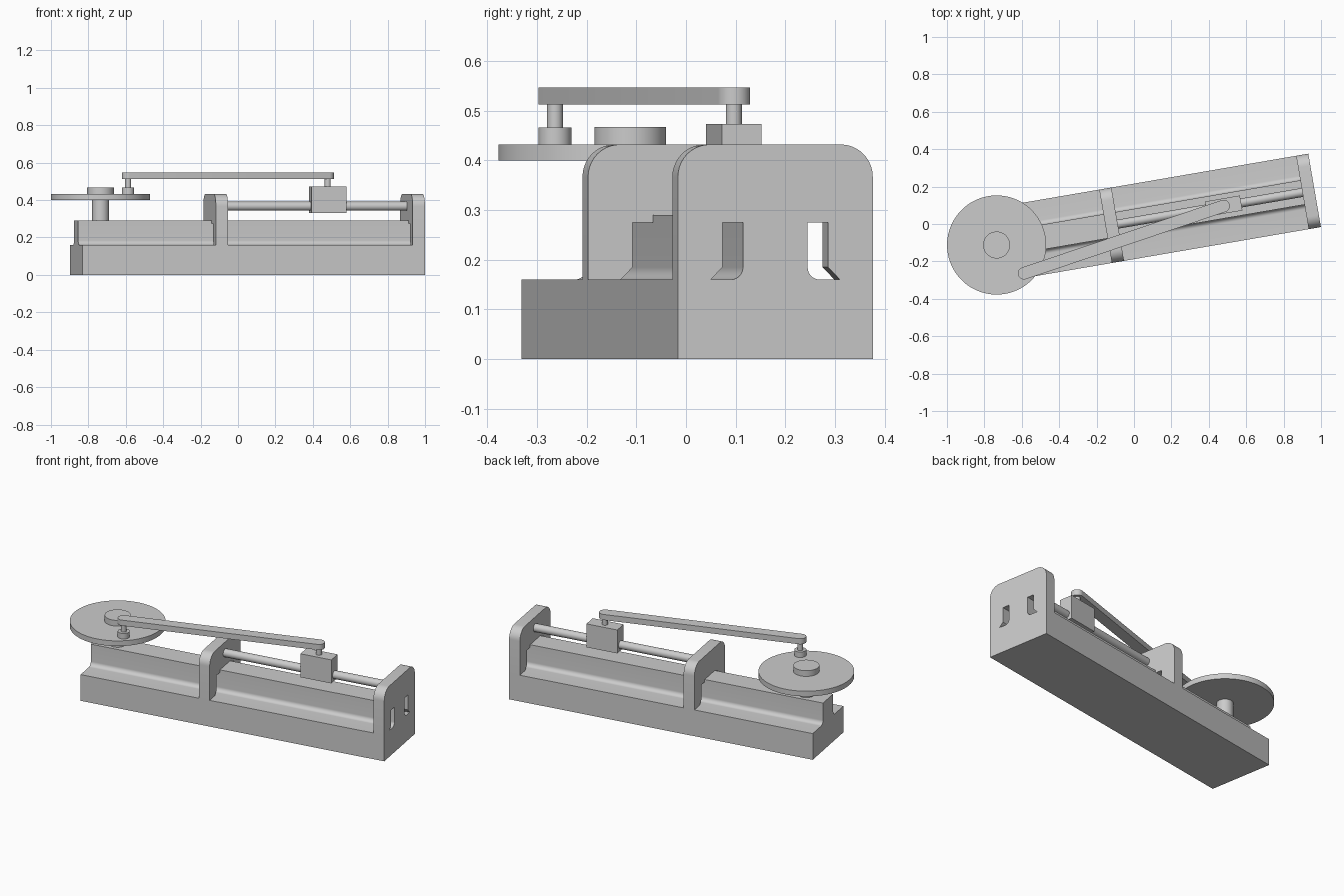
import bpy, bmesh
from math import radians, sin, cos, pi, atan2
from mathutils import Matrix, Vector

if "Cube" in bpy.data.objects:
    bpy.data.objects.remove(bpy.data.objects["Cube"])

# The whole machine lies along a local u axis, turned about z
FRAME = Matrix.Translation((0.05, 0.0225, 0)) @ Matrix.Rotation(radians(9.75), 4, 'Z')


def arc(cx, cy, r, a0, a1, n=10):
    return [(cx + r * cos(radians(a0 + (a1 - a0) * i / n)),
             cy + r * sin(radians(a0 + (a1 - a0) * i / n))) for i in range(n + 1)]


def mirrored(half):
    """Complete a right-hand profile half (bottom to top) with its mirror image."""
    return half + [(-x, z) for x, z in reversed(half)]


def prism(name, pts, lo, hi, axis):
    """Extrude an outline along local x (outline in y,z) or z (outline in x,y)."""
    bm = bmesh.new()
    place = (lambda p: (lo, p[0], p[1])) if axis == 'X' else (lambda p: (p[0], p[1], lo))
    step = Vector((hi - lo, 0, 0)) if axis == 'X' else Vector((0, 0, hi - lo))
    face = bm.faces.new([bm.verts.new(place(p)) for p in pts])
    new = bmesh.ops.extrude_face_region(bm, geom=[face])['geom']
    bmesh.ops.translate(bm, vec=step, verts=[g for g in new if isinstance(g, bmesh.types.BMVert)])
    bmesh.ops.recalc_face_normals(bm, faces=bm.faces)
    mesh = bpy.data.meshes.new(name)
    bm.to_mesh(mesh)
    bm.free()
    ob = bpy.data.objects.new(name, mesh)
    bpy.context.collection.objects.link(ob)
    ob.matrix_world = FRAME
    bpy.ops.object.select_all(action='DESELECT')
    ob.select_set(True)
    bpy.context.view_layer.objects.active = ob
    bpy.ops.object.shade_smooth_by_angle(angle=radians(30))
    return ob


def disc(name, u, v, r, lo, hi, axis='Z', n=48):
    return prism(name, arc(u, v, r, 0, 360, n)[:-1], lo, hi, axis)


HALF, W, NECK = 0.929, 0.199, 0.066
STEP, TOP = 0.16, 0.29

# Bed: wide foot with a narrow rail, coved where they meet
bed_half = [(W, 0), (W, STEP)] + arc(NECK + 0.025, STEP + 0.025, 0.025, 270, 180) + [(NECK, TOP)]
prism("bed", mirrored(bed_half), -HALF, HALF, 'X')

# Rod supports: round-shouldered plates straddling the rail
inner = [(NECK, TOP), (NECK, 0.275), (0.108, 0.275), (0.108, 0.185), (0.132, STEP), (W, STEP)]
plate = mirrored(inner + arc(W - 0.065, 0.432 - 0.065, 0.065, 0, 90))
prism("middle_support", plate, -0.205, -0.139, 'X')
prism("end_support", plate, HALF - 0.066, HALF, 'X')

# Guide rod and sliding block
disc("guide_rod", 0, 0.367, 0.024, -0.17, 0.9, 'X')
SLIDE, CRANK, WHEEL = (0.436, 0.0), (-0.677, -0.174), (-0.796, 0.0)
prism("slider_block", mirrored([(0.0405, 0.33), (0.0405, 0.473)]),
      SLIDE[0] - 0.0945, SLIDE[0] + 0.0945, 'X')
disc("slider_pin", *SLIDE, 0.016, 0.465, 0.52)

# Crank wheel with axle, hub and crank pin
disc("axle", *WHEEL, 0.045, 0.28, 0.41)
disc("crank_wheel", *WHEEL, 0.265, 0.40, 0.432, n=96)
disc("wheel_hub", *WHEEL, 0.072, 0.425, 0.467)
disc("crank_boss", *CRANK, 0.033, 0.425, 0.466)
disc("crank_pin", *CRANK, 0.016, 0.46, 0.52)

# Connecting rod: round-ended bar from crank pin to slider pin
a = atan2(SLIDE[1] - CRANK[1], SLIDE[0] - CRANK[0]) * 180 / pi
prism("connecting_rod", arc(*SLIDE, 0.033, a - 90, a + 90, 16) + arc(*CRANK, 0.033, a + 90, a + 270, 16),
      0.513, 0.547, 'Z')
